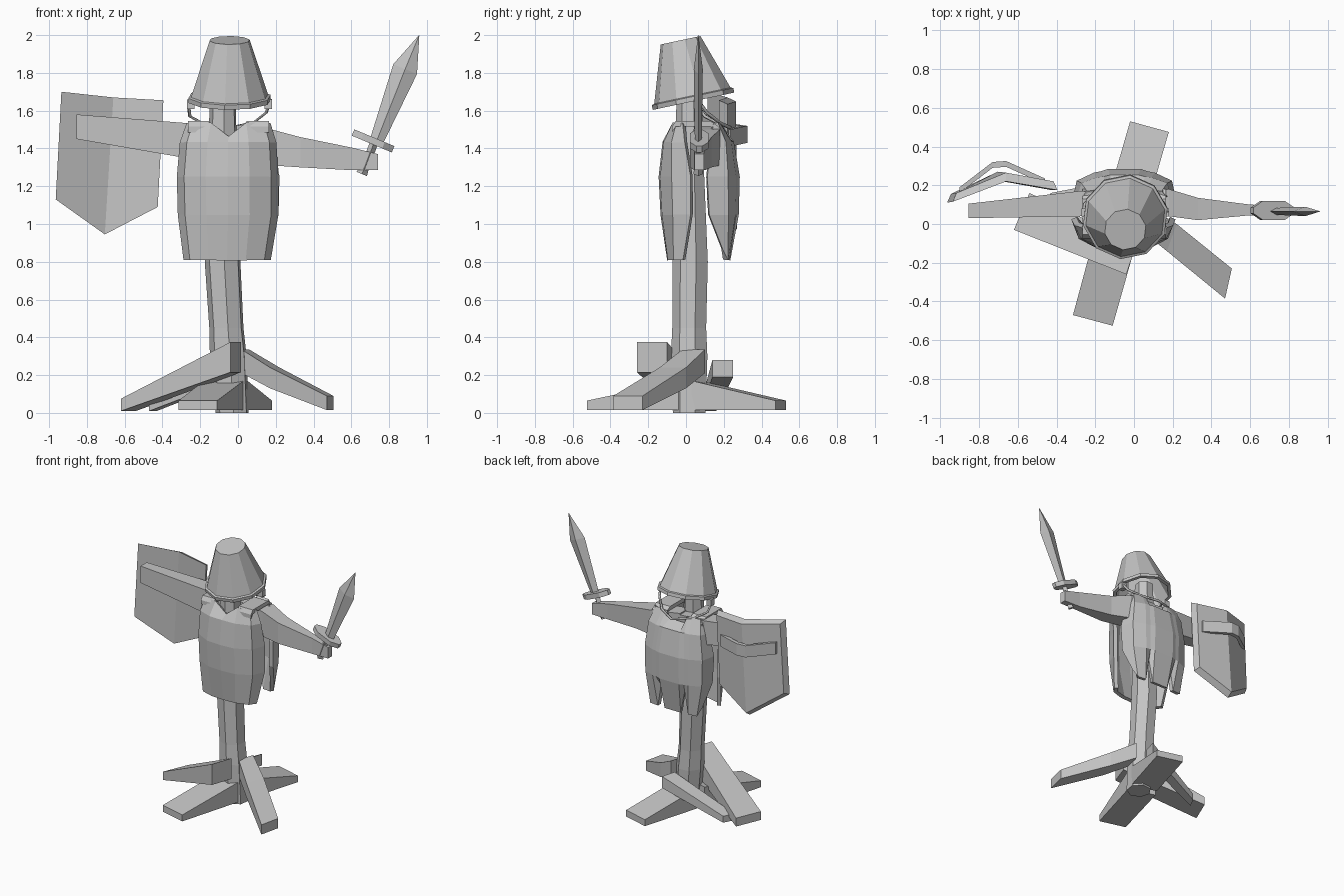
import bpy, bmesh, math
from mathutils import Vector, Matrix

grey = bpy.data.materials.new("plain grey")
grey.diffuse_color = (0.55, 0.55, 0.55, 1)


def make(name, verts, faces, thickness=0):
    bm = bmesh.new()
    vs = [bm.verts.new(v) for v in verts]
    for f in faces:
        bm.faces.new([vs[i] for i in f])
    bmesh.ops.recalc_face_normals(bm, faces=bm.faces[:])
    me = bpy.data.meshes.new(name)
    bm.to_mesh(me)
    bm.free()
    me.materials.append(grey)
    ob = bpy.data.objects.new(name, me)
    bpy.context.collection.objects.link(ob)
    if thickness:
        mod = ob.modifiers.new("thickness", "SOLIDIFY")
        mod.thickness = thickness
        mod.offset = 0
    return ob


def loft(name, rings, cap=None):
    """Skin equal rings and close both ends."""
    n = len(rings[0])
    verts = [v for r in rings for v in r]
    faces = [(k * n + i, k * n + (i + 1) % n, (k + 1) * n + (i + 1) % n, (k + 1) * n + i)
             for k in range(len(rings) - 1) for i in range(n)]
    last = (len(rings) - 1) * n
    for c in cap or [range(n)]:
        faces += [tuple(c), tuple(last + i for i in c)]
    return make(name, verts, faces)


def circle(cx, cy, z, r, n, turn=0.0):
    return [(cx + r * math.cos(math.tau * i / n + turn),
             cy + r * math.sin(math.tau * i / n + turn), z) for i in range(n)]


def beam(name, *ends):
    """Plank between end sections, each (corner, corner, low z, high z)."""
    loft(name, [[(*p, lo), (*q, lo), (*q, hi), (*p, hi)] for p, q, lo, hi in ends])


# Pole, slightly crooked
loft("pole", [circle(x, y, z, r, 7, 0.3) for x, y, z, r in (
    (-0.03, 0.02, 0, 0.09), (-0.05, 0.02, 0.3, 0.1), (-0.06, 0.02, 0.45, 0.093),
    (-0.08, 0.025, 0.8, 0.097), (-0.08, 0.02, 1.3, 0.08), (-0.08, 0.02, 1.75, 0.068))])

# Ground planks and leaning braces
beam("back_foot", ((-0.02, 0.53), (0.18, 0.475), 0.015, 0.065),
     ((-0.15, 0.08), (0.05, 0.03), 0.015, 0.17))
beam("front_foot", ((-0.315, -0.47), (-0.11, -0.525), 0.015, 0.065),
     ((-0.18, 0.03), (0.03, -0.03), 0.015, 0.17))
beam("right_brace", ((0.505, -0.23), (0.47, -0.385), 0.015, 0.09),
     ((0.22, 0.0), (0.17, -0.14), 0.13, 0.24),
     ((0.06, 0.1), (0.02, -0.02), 0.21, 0.335))
beam("left_brace", ((-0.62, -0.03), (-0.54, 0.16), 0.01, 0.075),
     ((-0.04, -0.26), (0.015, -0.1), 0.215, 0.375))
beam("rear_brace", ((-0.47, 0.08), (-0.43, 0.16), 0.01, 0.06),
     ((0.0, 0.14), (0.03, 0.25), 0.19, 0.28))

# Arms
beam("right_arm", ((-0.06, 0.05), (-0.06, 0.16), 1.36, 1.53),
     ((0.18, 0.04), (0.18, 0.18), 1.31, 1.5), ((0.33, 0.02), (0.33, 0.135), 1.3, 1.46),
     ((0.6, 0.045), (0.6, 0.1), 1.285, 1.405), ((0.74, 0.045), (0.74, 0.095), 1.285, 1.37))
beam("left_arm", ((-0.06, 0.05), (-0.06, 0.16), 1.34, 1.52),
     ((-0.28, 0.04), (-0.28, 0.17), 1.35, 1.535), ((-0.855, 0.03), (-0.855, 0.105), 1.45, 1.58))


# Padded tunic: front and back shells
def shell(name, rows, cols, bend, tweak):
    verts, n = [], len(cols)
    for k, (z, xl, xr, mid, edge) in enumerate(rows):
        for i, t in enumerate(cols):
            verts.append((xl + (xr - xl) * t, edge + (mid - edge) * bend[i], tweak(k, i, z)))
    faces = [(k * n + i, k * n + i + 1, (k + 1) * n + i + 1, (k + 1) * n + i)
             for k in range(len(rows) - 1) for i in range(n - 1)]
    make(name, verts, faces, 0.03)


shell("tunic_front", [(1.53, -0.26, 0.16, -0.06, -0.01), (1.43, -0.295, 0.19, -0.11, 0.0),
                      (1.25, -0.31, 0.2, -0.13, 0.03), (1.05, -0.305, 0.2, -0.12, 0.03),
                      (0.81, -0.275, 0.16, -0.085, -0.01)],
      (0, 0.07, 0.28, 0.5, 0.72, 0.93, 1), (0, 0.6, 0.95, 1, 0.95, 0.6, 0),
      lambda k, i, z: 1.455 if k == 0 and i == 3 else z)
shell("tunic_back", [(1.53, -0.25, 0.15, 0.17, 0.14), (1.43, -0.28, 0.18, 0.24, 0.13),
                     (1.25, -0.305, 0.205, 0.27, 0.11), (1.05, -0.3, 0.2, 0.265, 0.12),
                     (0.81, -0.26, 0.16, 0.22, 0.19)],
      (0, 0.04, 0.2, 0.27, 0.34, 0.66, 0.73, 0.8, 0.96, 1),
      (0, 0.65, 0.88, 0.92, 1, 1, 0.92, 0.88, 0.65, 0),
      lambda k, i, z: 0.98 if k == 4 and i in (3, 6) else
      0.87 if k == 4 and i in (0, 9) else
      1.47 if k == 0 and i in (4, 5) else z)

# Shoulder straps
for name, a, b in (("left_strap", -0.265, -0.15), ("right_strap", 0.045, 0.165)):
    loft(name, [[(a, y, z - 0.03), (b, y, z - 0.03), (b, y, z), (a, y, z)]
                for y, z in ((-0.075, 1.515), (-0.055, 1.545), (0.13, 1.545), (0.18, 1.51))])

# Upturned bucket, tipped forward, hollow below
tilt = Matrix.Translation((-0.045, 0.04, 1.65)) @ Matrix.Rotation(math.radians(12), 4, "X")
bucket = loft("bucket", [circle(0, 0, z, r, 10, 0.2) for z, r in (
    (0.305, 0.095), (0, 0.198), (0, 0.222), (0.025, 0.222), (0.03, 0.208), (0.33, 0.108))])
bucket.matrix_world = tilt

# Wire handle hanging behind, and its lugs
curve = bpy.data.curves.new("bucket_handle", "CURVE")
curve.dimensions = "3D"
curve.bevel_depth = 0.009
curve.bevel_resolution = 0
curve.use_fill_caps = True
path = [(-0.262, 0.06, 1.63), (-0.255, 0.1, 1.57), (-0.19, 0.17, 1.535), (-0.04, 0.235, 1.51),
        (0.08, 0.18, 1.535), (0.15, 0.11, 1.59), (0.172, 0.06, 1.66)]
spline = curve.splines.new("POLY")
spline.points.add(len(path) - 1)
for p, co in zip(spline.points, path):
    p.co = (*co, 1)
curve.materials.append(grey)
bpy.context.collection.objects.link(bpy.data.objects.new("bucket_handle", curve))
for name, x in (("left_lug", -0.25), ("right_lug", 0.16)):
    beam(name, ((x - 0.02, 0.04), (x - 0.02, 0.08), 1.61, 1.66),
         ((x + 0.02, 0.04), (x + 0.02, 0.08), 1.61, 1.66))

# Sword
along, across, side = Vector((0.386, 0, 0.922)), Vector((0.922, 0, -0.386)), Vector((0, 1, 0))


def diamond(x, z, w, t):
    c = Vector((x, 0.065, z))
    return [c + across * w, c + side * t, c - across * w, c - side * t]


loft("sword_blade", [diamond(0.73, 1.43, 0.036, 0.018), diamond(0.885, 1.82, 0.068, 0.024),
                     diamond(0.959, 1.999, 0.001, 0.001)])
loft("sword_grip", [diamond(0.655, 1.265, 0.03, 0.025), diamond(0.672, 1.3, 0.022, 0.022),
                    diamond(0.72, 1.43, 0.022, 0.022)])
guard = [(0.115, 0.015), (0.06, 0.05), (-0.06, 0.05), (-0.115, 0.015),
         (-0.115, -0.015), (-0.06, -0.05), (0.06, -0.05), (0.115, -0.015)]
loft("sword_guard", [[Vector((0.715, 0.07, 1.44)) + along * h + across * a + side * b
                      for a, b in guard] for h in (-0.018, 0.018)])

# Shield folded along its middle, with a bevelled rear face
face = [(-0.935, 0.115, 1.7), (-0.66, 0.22, 1.67), (-0.395, 0.175, 1.655),
        (-0.425, 0.175, 1.09), (-0.705, 0.225, 0.945), (-0.965, 0.11, 1.13)]
rear = [(-0.68 + (x + 0.68) * 0.93, y + 0.045, 1.36 + (z - 1.36) * 0.93) for x, y, z in face]
loft("shield", [face, rear], cap=[(0, 1, 4, 5), (1, 2, 3, 4)])

# Band across the rear of the shield
loft("shield_band", [[(x, y - 0.03, 1.43 + s), (x, y, 1.43 + s), (x, y, 1.52 + s), (x, y - 0.03, 1.52 + s)]
                     for x, y, s in ((-0.9, 0.19, 0.02), (-0.73, 0.32, 0), (-0.66, 0.325, 0),
                                     (-0.46, 0.235, -0.02))])
